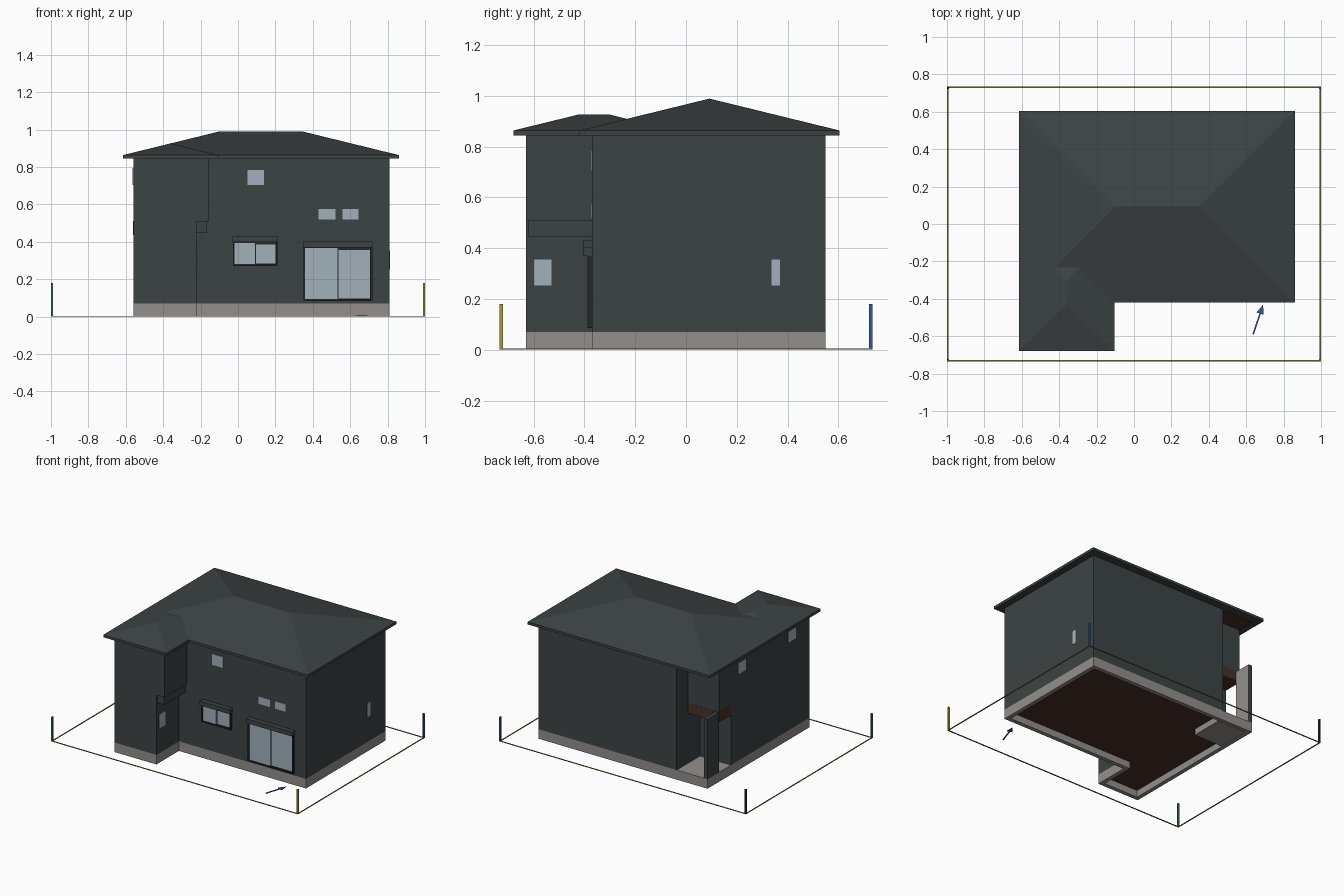
import bpy, bmesh, math
from mathutils import Vector

if "Cube" in bpy.data.objects:
    bpy.data.objects.remove(bpy.data.objects["Cube"])


def material(name, r, g, b):
    m = bpy.data.materials.new(name)
    m.diffuse_color = (r, g, b, 1)
    m.use_nodes = True
    m.node_tree.nodes["Principled BSDF"].inputs["Base Color"].default_value = m.diffuse_color
    return m


WALL = material("dark slate", .046, .056, .056)
BASE = material("concrete grey", .29, .275, .26)
GLASS = material("pale glass", .36, .44, .50)
FRAME = material("frame black", .018, .022, .022)
BROWN = material("dark brown", .065, .03, .02)
LINE = material("ochre", .30, .21, .03)
GREEN = material("green", .03, .22, .07)
YELLOW = material("yellow", .42, .33, .03)
BLUE = material("blue", .03, .10, .34)


def make(name, verts, faces, mats):
    me = bpy.data.meshes.new(name)
    me.from_pydata(verts, [], faces)
    bm = bmesh.new()
    bm.from_mesh(me)
    bmesh.ops.recalc_face_normals(bm, faces=bm.faces)
    bm.to_mesh(me)
    bm.free()
    for m in mats:
        me.materials.append(m)
    ob = bpy.data.objects.new(name, me)
    bpy.context.collection.objects.link(ob)
    return ob


def prism(name, pts, z0, z1, mat, caps=True):
    n = len(pts)
    verts = [(x, y, z) for z in (z0, z1) for x, y in pts]
    faces = [(i, (i + 1) % n, n + (i + 1) % n, n + i) for i in range(n)]
    if caps:
        faces += [tuple(range(n))[::-1], tuple(range(n, 2 * n))]
    return make(name, verts, faces, [mat])


def box(name, x0, x1, y0, y1, z0, z1, mat):
    return prism(name, [(x0, y0), (x1, y0), (x1, y1), (x0, y1)], z0, z1, mat)


def hip_roof(name, x0, x1, y0, y1, z0, z1, pitch):
    # Fascia band below, four slopes above meeting in a ridge
    h = min(x1 - x0, y1 - y0) / 2
    corners = [(x0, y0), (x1, y0), (x1, y1), (x0, y1)]
    verts = [(x, y, z) for z in (z0, z1) for x, y in corners]
    zr = z1 + h * pitch
    faces = [(3, 2, 1, 0)] + [(i, (i + 1) % 4, 4 + (i + 1) % 4, 4 + i) for i in range(4)]
    if x1 - x0 > y1 - y0:
        verts += [(x0 + h, y0 + h, zr), (x1 - h, y0 + h, zr)]
        faces += [(4, 5, 9, 8), (5, 6, 9), (6, 7, 8, 9), (7, 4, 8)]
    else:
        verts += [(x0 + h, y0 + h, zr), (x0 + h, y1 - h, zr)]
        faces += [(4, 5, 8), (5, 6, 9, 8), (6, 7, 9), (7, 4, 8, 9)]
    return make(name, verts, faces, [WALL])


# Footprints: ground floor (porch cut away), upper floor, foundation outline
ground = [(-.56, -.63), (-.22, -.63), (-.22, -.37), (.81, -.37),
          (.81, .55), (-.31, .55), (-.31, .28), (-.56, .28)]
upper = [(-.56, -.63), (-.155, -.63), (-.155, -.37), (.81, -.37),
         (.81, .55), (-.31, .55), (-.31, .42), (-.56, .42)]
outline = ground[:5] + [(-.56, .55)]

# Foundation ring, open underneath
ring = prism("foundation", outline, 0, .07, BASE, caps=False)
sol = ring.modifiers.new("thickness", 'SOLIDIFY')
sol.thickness, sol.offset, sol.use_even_offset = .03, -1, True
prism("floor_underside", [(-.55, -.62), (-.23, -.62), (-.23, -.36), (.80, -.36),
                          (.80, .54), (-.55, .54)], .05, .066, BROWN)

# Walls
prism("ground_floor_walls", ground, .07, .508, WALL)
prism("upper_floor_walls", upper, .508, .872, WALL)
box("overhang_step", -.23, -.165, -.62, -.37, .447, .508, WALL)

# Corner porch
box("porch_slab", -.559, -.30, .27, .549, .005, .068, BASE)
box("porch_ceiling_beam", -.561, -.309, .279, .421, .437, .511, BROWN)
box("porch_soffit", -.56, -.31, .42, .55, .838, .846, BROWN)
pillar = box("porch_pillar", -.56, -.53, .42, .55, .07, .508, WALL)
pillar.data.materials.append(BASE)
for p in pillar.data.polygons:
    if p.normal.x > .5:
        p.material_index = 1

# Roofs
hip_roof("main_roof", -.615, .86, -.42, .605, .845, .864, .245)
hip_roof("wing_roof", -.615, -.105, -.68, -.045, .845, .864, .245)


# Windows: thin plates on a wall facing y or x
def front_pane(name, x0, x1, z0, z1, y=-.37, mat=GLASS):
    box(name, x0, x1, y - .004, y + .003, z0, z1, mat)


def side_pane(name, x, y0, y1, z0, z1):
    box(name, x - .004, x + .004, y0, y1, z0, z1, GLASS)


front_pane("upper_window", .05, .14, .705, .785)
front_pane("small_window_left", .43, .52, .52, .575)
front_pane("small_window_right", .56, .645, .52, .575)
side_pane("wing_window", -.22, -.598, -.53, .253, .355)
side_pane("right_window", .81, .337, .37, .253, .355)
side_pane("left_window_back", -.56, .11, .195, .705, .785)
side_pane("left_window_front", -.56, -.465, -.38, .715, .795)


# Sliding windows: frame bars, two panes and a shutter box
def slider(name, x0, x1, z0, z1):
    mid, t = (x0 + x1) / 2, .009
    box(name + "_backing", x0, x1, -.375, -.368, z0, z1, FRAME)
    for k, (a, b) in enumerate(((x0, x0 + t), (x1 - t, x1))):
        box(f"{name}_jamb_{k}", a, b, -.388, -.37, z0, z1, FRAME)
    box(name + "_sill", x0, x1, -.388, -.37, z0, z0 + t, FRAME)
    front_pane(name + "_pane_left", x0 + t, mid - .002, z0 + t, z1 - .004, -.378)
    front_pane(name + "_pane_right", mid + .004, x1 - t - .003, z0 + .013, z1 - .013, -.374)
    box(name + "_shutter_box", x0 - .002, x1 + .002, -.405, -.37, z1, z1 + .032, WALL)


slider("living_window", -.027, .212, .272, .398)
slider("terrace_door", .35, .718, .085, .37)

# Plot boundary lines and corner posts
X, Y, w = 1.0, .734, .008
box("boundary_front", -X, X, -Y, -Y + w, 0, .004, LINE)
box("boundary_back", -X, X, Y - w, Y, 0, .004, LINE)
box("boundary_left", -X, -X + w, -Y, Y, 0, .004, LINE)
box("boundary_right", X - w, X, -Y, Y, 0, .004, LINE)
for name, sx, sy, mat in (("post_front_left", -1, -1, GREEN), ("post_front_right", 1, -1, YELLOW),
                          ("post_back_right", 1, 1, BLUE), ("post_back_left", -1, 1, FRAME)):
    cx, cy = sx * (X - .006), sy * (Y - .006)
    box(name, cx - .006, cx + .006, cy - .006, cy + .006, 0, .18, mat)

# Ground arrow
tail, tip = Vector((.637, -.59)), Vector((.69, -.432))
d = (tip - tail).normalized()
n = Vector((-d.y, d.x))
neck = tip - d * .05
prism("ground_arrow", [tuple(p) for p in (
    tail - n * .004, neck - n * .004, neck - n * .02, tip,
    neck + n * .02, neck + n * .004, tail + n * .004)], 0, .005, BLUE)
